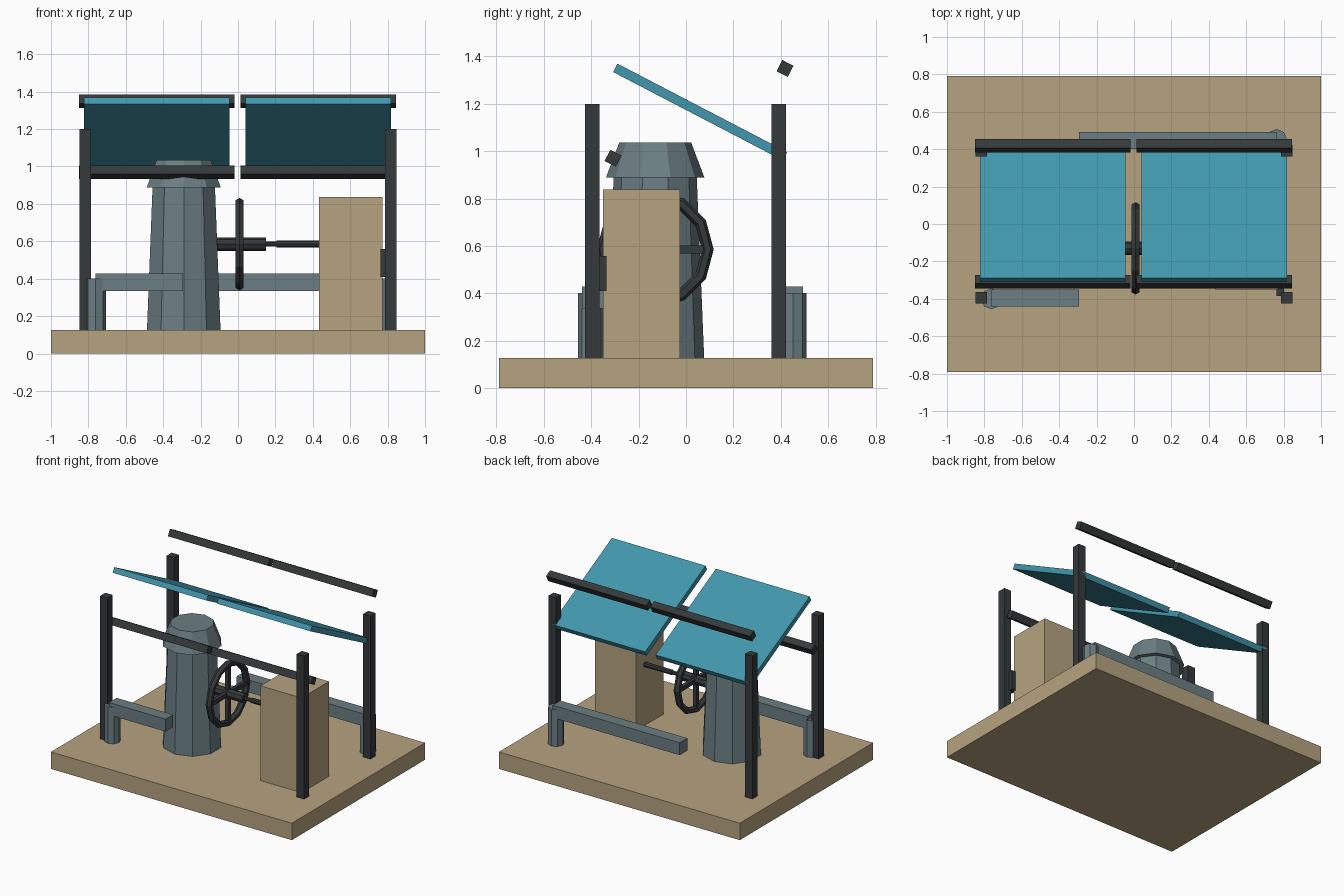
import bpy
from math import radians, pi

if "Cube" in bpy.data.objects:
    bpy.data.objects.remove(bpy.data.objects["Cube"])


def material(name, rgb):
    m = bpy.data.materials.new(name)
    m.diffuse_color = (*rgb, 1)
    m.use_nodes = True
    m.node_tree.nodes["Principled BSDF"].inputs["Base Color"].default_value = m.diffuse_color
    return m


TAN = material("tan", (0.47, 0.37, 0.22))
TEAL = material("teal", (0.055, 0.31, 0.42))
DARK = material("dark", (0.035, 0.041, 0.043))
STEEL = material("steel", (0.15, 0.21, 0.23))


def finish(name, mat):
    ob = bpy.context.object
    ob.name = name
    ob.data.materials.append(mat)
    return ob


def box(name, mat, centre, size, tilt=0):
    bpy.ops.mesh.primitive_cube_add(size=1, location=centre, rotation=(tilt, 0, 0))
    bpy.context.object.scale = size
    return finish(name, mat)


def box_between(name, mat, lo, hi):
    return box(name, mat, [(a + b) / 2 for a, b in zip(lo, hi)],
               [b - a for a, b in zip(lo, hi)])


def drum(name, mat, sides, x, y, z0, z1, r0, r1):
    bpy.ops.mesh.primitive_cone_add(vertices=sides, radius1=r0, radius2=r1,
                                    depth=z1 - z0, location=(x, y, (z0 + z1) / 2))
    return finish(name, mat)


def rod_x(name, mat, x0, x1, y, z, r, sides=8):
    bpy.ops.mesh.primitive_cylinder_add(vertices=sides, radius=r, depth=x1 - x0,
                                        location=((x0 + x1) / 2, y, z),
                                        rotation=(0, pi / 2, 0))
    return finish(name, mat)


# Base slab and cabinet
box_between("base", TAN, (-1, -0.79, 0), (1, 0.79, 0.127))
box_between("cabinet", TAN, (0.432, -0.35, 0.12), (0.773, -0.025, 0.838))
box_between("cabinet_handle", DARK, (0.762, -0.385, 0.41), (0.803, -0.335, 0.558))

# Tank with flared cap
drum("tank_body", STEEL, 10, -0.29, -0.13, 0.12, 0.90, 0.207, 0.175)
drum("tank_cap", STEEL, 10, -0.29, -0.13, 0.888, 1.036, 0.208, 0.152)

# Handwheel, spokes and shaft
WY, WZ, WX = -0.13, 0.585, 0.008
bpy.ops.mesh.primitive_torus_add(major_segments=12, minor_segments=6, major_radius=0.222,
                                 minor_radius=0.025, location=(WX, WY, WZ),
                                 rotation=(0, pi / 2, 0))
finish("wheel_rim", DARK)
box("wheel_spoke_vertical", DARK, (WX, WY, WZ), (0.028, 0.032, 0.43))
box("wheel_spoke_horizontal", DARK, (WX, WY, WZ), (0.028, 0.43, 0.032))
rod_x("wheel_hub", DARK, -0.15, 0.15, WY, WZ, 0.036)
rod_x("shaft", DARK, 0.14, 0.45, WY, WZ, 0.014)
rod_x("shaft_sleeve", DARK, 0.205, 0.45, WY, WZ, 0.019)

# Pipes: horizontal run plus upright, front left and back right
box_between("front_pipe", STEEL, (-0.762, -0.44, 0.335), (-0.293, -0.35, 0.428))
drum("front_pipe_upright", STEEL, 8, -0.762, -0.4, 0.12, 0.402, 0.056, 0.056)
box_between("back_pipe", STEEL, (-0.293, 0.402, 0.335), (0.762, 0.493, 0.428))
drum("back_pipe_upright", STEEL, 8, 0.762, 0.452, 0.12, 0.402, 0.056, 0.056)

# Posts, tilted panels and rails
TILT = radians(-27.5)
for side, sx in (("left", -1), ("right", 1)):
    for end, y in (("front", -0.395), ("back", 0.392)):
        box(f"{end}_{side}_post", DARK, (sx * 0.816, y, 0.66), (0.061, 0.061, 1.08))
    cx = sx * 0.432 - 0.003
    box(f"{side}_panel", TEAL, (cx, 0.06, 1.165), (0.778, 0.808, 0.04), TILT)
    for end, y, z in (("front", -0.308, 0.97), ("back", 0.418, 1.349)):
        box(f"{side}_{end}_rail", DARK, (cx, y, z), (0.83, 0.053, 0.053), TILT)
